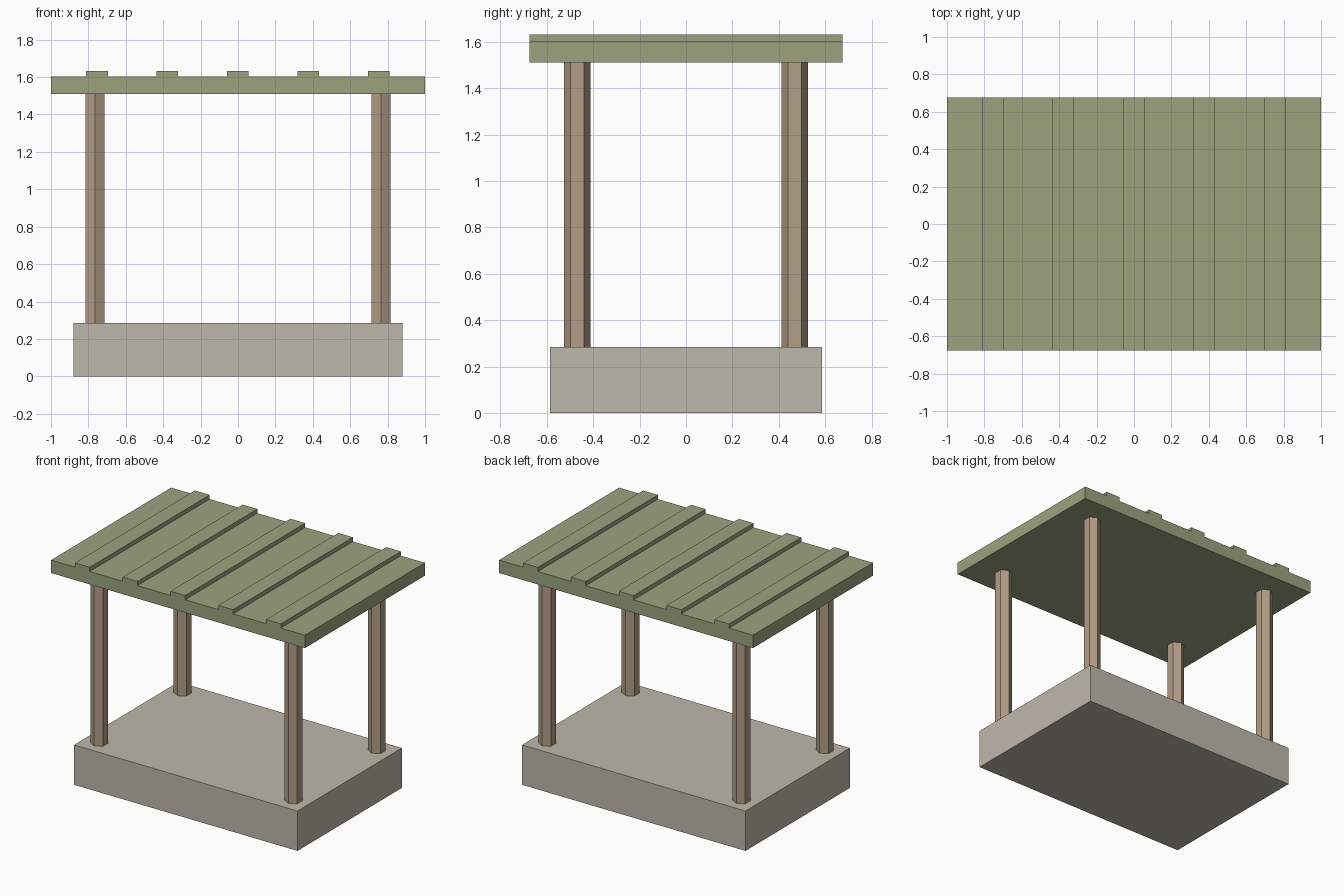
import bpy
import math

if "Cube" in bpy.data.objects:
    bpy.data.objects.remove(bpy.data.objects["Cube"])


def material(name, color):
    mat = bpy.data.materials.new(name)
    mat.diffuse_color = (*color, 1)
    mat.use_nodes = True
    mat.node_tree.nodes["Principled BSDF"].inputs["Base Color"].default_value = mat.diffuse_color
    return mat


stone = material("stone", (0.52, 0.48, 0.41))
wood = material("wood", (0.45, 0.34, 0.24))
green = material("green_metal", (0.33, 0.37, 0.21))


def finish(name, mat):
    obj = bpy.context.object
    obj.name = name
    obj.data.materials.append(mat)
    return obj


def box(name, center_x, half_y, width, z0, z1, mat):
    bpy.ops.mesh.primitive_cube_add(size=1, location=(center_x, 0, (z0 + z1) / 2))
    obj = finish(name, mat)
    obj.scale = (width, half_y * 2, z1 - z0)
    bpy.ops.object.transform_apply(location=False, rotation=False, scale=True)
    return obj


BASE_TOP, ROOF_BOTTOM, ROOF_TOP, RIB_TOP = 0.284, 1.51, 1.602, 1.632

# Solid plinth
box("base", 0, 0.587, 1.76, 0, BASE_TOP, stone)

# Hexagonal corner posts, points facing front and back
for side, x in (("left", -0.765), ("right", 0.765)):
    for end, y in (("front", -0.469), ("back", 0.469)):
        bpy.ops.mesh.primitive_cylinder_add(
            vertices=6, radius=0.058, depth=ROOF_BOTTOM - BASE_TOP,
            location=(x, y, (BASE_TOP + ROOF_BOTTOM) / 2))
        finish(f"{end}_{side}_post", wood)

# Flat roof slab with five raised ribs
box("roof", 0, 0.675, 2.0, ROOF_BOTTOM, ROOF_TOP, green)
for i in range(5):
    box(f"roof_rib_{i + 1}", -0.754 + 0.3765 * i, 0.675, 0.116,
        ROOF_TOP, RIB_TOP, green)
